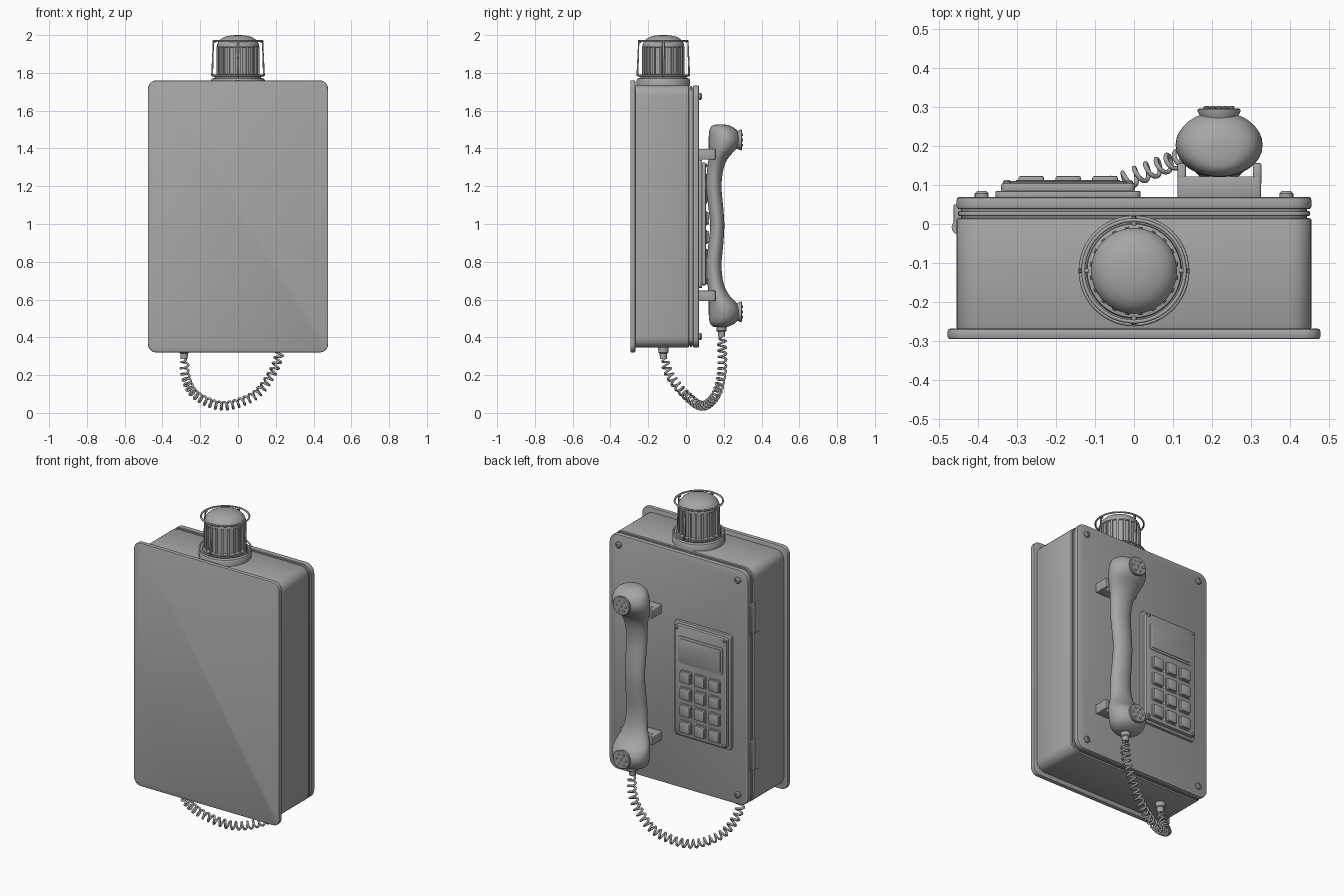
import bpy, bmesh, math
from mathutils import Vector

if "Cube" in bpy.data.objects:
    bpy.data.objects.remove(bpy.data.objects["Cube"])

grey = bpy.data.materials.new("mid_grey")
grey.diffuse_color = (0.38, 0.38, 0.38, 1)
grey.use_nodes = True
grey.node_tree.nodes["Principled BSDF"].inputs["Base Color"].default_value = grey.diffuse_color


def loft(name, rings):
    """Skin a list of equal-length point rings and cap both ends."""
    bm = bmesh.new()
    rows = [[bm.verts.new(p) for p in r] for r in rings]
    n = len(rows[0])
    for a, b in zip(rows, rows[1:]):
        for i in range(n):
            j = (i + 1) % n
            bm.faces.new((a[i], a[j], b[j], b[i]))
    bm.faces.new(rows[0])
    bm.faces.new(rows[-1])
    bmesh.ops.recalc_face_normals(bm, faces=bm.faces)
    me = bpy.data.meshes.new(name)
    bm.to_mesh(me)
    bm.free()
    me.materials.append(grey)
    ob = bpy.data.objects.new(name, me)
    bpy.context.collection.objects.link(ob)
    return ob


def slab(name, x0, x1, z0, z1, y0, y1, r=0.01, b=0.005, seg=6):
    """Rounded rectangle in xz, extruded along y with bevelled rims."""
    def ring(y, ins):
        pts, rr = [], max(r - ins, 0.001)
        for k, (cx, cz) in enumerate(((x1 - r, z1 - r), (x0 + r, z1 - r),
                                      (x0 + r, z0 + r), (x1 - r, z0 + r))):
            for s in range(seg + 1):
                a = math.pi / 2 * (k + s / seg)
                pts.append((cx + rr * math.cos(a), y, cz + rr * math.sin(a)))
        return pts
    return loft(name, [ring(y0, b), ring(y0 + b * .3, b * .3), ring(y0 + b, 0),
                       ring(y1 - b, 0), ring(y1 - b * .3, b * .3), ring(y1, b)])


def lathe(name, profile, origin, axis="z", seg=32):
    """Spin (radius, height) pairs about an axis through origin."""
    o, rings = Vector(origin), []
    for r, h in profile:
        ring = []
        for i in range(seg):
            c, s = r * math.cos(i * math.tau / seg), r * math.sin(i * math.tau / seg)
            ring.append(o + Vector((c, s, h) if axis == "z" else (c, h, s)))
        rings.append(ring)
    return loft(name, rings)


def wire(name, pts, radius, cyclic=False):
    cu = bpy.data.curves.new(name, "CURVE")
    cu.dimensions = "3D"
    cu.bevel_depth, cu.bevel_resolution = radius, 2
    cu.use_fill_caps = True
    sp = cu.splines.new("POLY")
    sp.points.add(len(pts) - 1)
    for p, q in zip(sp.points, pts):
        p.co = (*q, 1)
    sp.use_cyclic_u = cyclic
    cu.materials.append(grey)
    ob = bpy.data.objects.new(name, cu)
    bpy.context.collection.objects.link(ob)


def smooth_path(pts, steps):
    """Catmull-Rom interpolation through tuples of numbers."""
    pts = [Vector(p) for p in pts]
    ext = [pts[0] * 2 - pts[1]] + pts + [pts[-1] * 2 - pts[-2]]
    out = []
    for a, b, c, d in zip(ext, ext[1:], ext[2:], ext[3:]):
        for k in range(steps):
            t = k / steps
            out.append(0.5 * (2 * b + (c - a) * t + (2 * a - 5 * b + 4 * c - d) * t * t
                              + (3 * b - a - 3 * c + d) * t ** 3))
    return out + [pts[-1]]


# Housing: mounting plate, box, gasket and door
slab("mounting_plate", -.477, .477, .32, 1.76, -.295, -.268, .045, .006)
slab("housing", -.455, .455, .345, 1.735, -.27, .015, .055, .006)
slab("gasket_recess", -.443, .443, .357, 1.723, .01, .04, .045, .002)
slab("gasket_lip", -.451, .451, .349, 1.731, .021, .033, .052, .003)
slab("door", -.454, .454, .346, 1.734, .038, .069, .054, .006)

# Door screws
for x in (-.39, .39):
    for z in (.405, 1.675):
        lathe("door_screw", [(.018, 0), (.018, .01), (.012, .016), (.007, .016), (.006, .011)],
              (x, .068, z), "y", 16)

# Hinges on the left edge
for z in (.55, 1.36):
    lathe("hinge_barrel", [(.02, 0), (.02, .175)], (-.447, -.008, z), seg=20)
    slab("hinge_leaf", -.462, -.44, z, z + .175, -.005, .05, .004, .002, 2)

# Keypad panel, display and keys
slab("keypad_frame", -.355, .017, .66, 1.34, .066, .085, .018, .004)
slab("keypad_panel", -.34, .002, .675, 1.325, .08, .106, .016, .007)
slab("display_bezel", -.315, -.023, 1.105, 1.265, .1, .11, .012, .003)
slab("display", -.302, -.036, 1.118, 1.252, .105, .113, .006, .001)
for row in range(4):
    for col in range(3):
        x, z = -.263 + .0945 * col, 1.03 - .099 * row
        slab("key_base", x - .038, x + .038, z - .038, z + .038, .1, .11, .008, .002, 3)
        slab("key", x - .033, x + .033, z - .033, z + .033, .105, .123, .01, .006, 3)
for x in (-.325, -.013):
    for z in (.69, 1.31):
        lathe("panel_screw", [(.01, 0), (.01, .005), (.006, .009)], (x, .104, z), "y", 12)

# Cradle clips holding the handset
for z in (.592, 1.342):
    slab("cradle_block", .112, .325, z, z + .055, .066, .122, .006, .003, 3)
    for x in (.112, .305):
        slab("cradle_prong", x, x + .021, z, z + .055, .1, .156, .006, .004, 3)

# Handset: stations of (height, rear y, front y, half width), mirrored about mid height
MID = .99
half = [(1.527, .165, .2, .02), (1.521, .14, .23, .058), (1.497, .124, .269, .093),
        (1.45, .12, .288, .11), (1.405, .12, .272, .109), (1.365, .12, .236, .096),
        (1.325, .117, .21, .08), (1.27, .11, .194, .068), (1.19, .107, .188, .063),
        (1.09, .118, .197, .061), (MID, .128, .203, .06)]
stations = half + [(2 * MID - z, a, b, w) for z, a, b, w in reversed(half[:-1])]
rings = []
for z, a, b, w in smooth_path(stations, 3):
    rings.append([(.218 + w * math.cos(t), (a + b) / 2 + (b - a) / 2 * math.sin(t), z)
                  for t in (i * math.tau / 32 for i in range(32))])
loft("handset", rings)

# Earpiece and mouthpiece discs with small raised dots
for z in (1.445, .535):
    lathe("speaker_disc", [(.045, 0), (.055, .022), (.055, .026), (.051, .029)],
          (.218, .267, z), "y")
    for i in range(7):
        a, r = i * math.tau / 6, .032 if i < 6 else 0
        lathe("speaker_dot", [(.008, 0), (.008, .006), (.005, .008)],
              (.218 + r * math.cos(a), .294, z + r * math.sin(a)), "y", 10)

# Cord strain reliefs
lathe("handset_cord_grip", [(.018, -.05), (.02, -.025), (.026, -.02), (.028, .0), (.03, .02)],
      (.218, .188, .455), seg=20)
lathe("housing_cord_grip", [(.018, -.06), (.02, -.03), (.026, -.026), (.028, .005)],
      (-.285, -.12, .345), seg=20)

# Coiled cord hanging in a loop
path = smooth_path([(.218, .188, .415), (.218, .192, .31), (.175, .188, .2), (.085, .155, .09),
                    (-.08, .085, .037), (-.225, 0, .095), (-.277, -.08, .19),
                    (-.285, -.12, .295)], 40)
lengths = [0]
for p, q in zip(path, path[1:]):
    lengths.append(lengths[-1] + (q - p).length)
TURNS, STEPS, side = 30, 14, Vector((-.53, .85, 0))
coil, k = [], 0
for i in range(TURNS * STEPS + 1):
    f = i / (TURNS * STEPS)
    s = f * lengths[-1]
    while k < len(path) - 2 and lengths[k + 1] < s:
        k += 1
    t = (path[k + 1] - path[k])
    centre = path[k] + t * ((s - lengths[k]) / t.length)
    t.normalize()
    u = (side - t * side.dot(t)).normalized()
    v = t.cross(u)
    r = .021 * min(1, .1 + f * 25, .1 + (1 - f) * 25)
    a = i * math.tau / STEPS
    coil.append(centre + u * (r * math.cos(a)) + v * (r * math.sin(a)))
wire("coiled_cord", coil, .006)

# Beacon lamp on top: base, lens with dome
BX, BY = 0, -.12
lathe("beacon_base", [(.142, 1.73), (.142, 1.762), (.137, 1.77), (.122, 1.774), (.12, 1.79),
                      (.1, 1.795)], (BX, BY, 0), seg=48)
lathe("beacon_lens", [(.104, 1.785), (.104, 1.935), (.11, 1.938), (.11, 1.95), (.104, 1.965),
                      (.09, 1.98), (.07, 1.991), (.04, 1.998), (.012, 2.0)], (BX, BY, 0), seg=48)

# Lens ribs
for i in range(20):
    a = (i + .5) * math.tau / 20
    rib = slab("lens_rib", .098, .114, 1.79, 1.94, -.006, .006, .002, .002, 1)
    rib.location = (BX, BY, 0)
    rib.rotation_euler = (0, 0, a)

# Wire guard around the lamp
for name, r, z in (("guard_top_ring", .13, 1.968), ("guard_bottom_ring", .137, 1.787)):
    wire(name, [(BX + r * math.cos(i * math.tau / 48), BY + r * math.sin(i * math.tau / 48), z)
                for i in range(48)], .005, True)
for i in range(4):
    c, s = math.cos(i * math.pi / 2), math.sin(i * math.pi / 2)
    wire("guard_bar", [(BX + c * r, BY + s * r, z) for r, z in
                       ((.118, 1.962), (.13, 1.968), (.137, 1.79), (.12, 1.783))], .006)

# Smooth shading that keeps hard edges
bpy.ops.object.select_all(action="DESELECT")
for ob in bpy.context.scene.objects:
    if ob.type == "MESH":
        ob.select_set(True)
        bpy.context.view_layer.objects.active = ob
bpy.ops.object.shade_smooth_by_angle(angle=math.radians(32))
